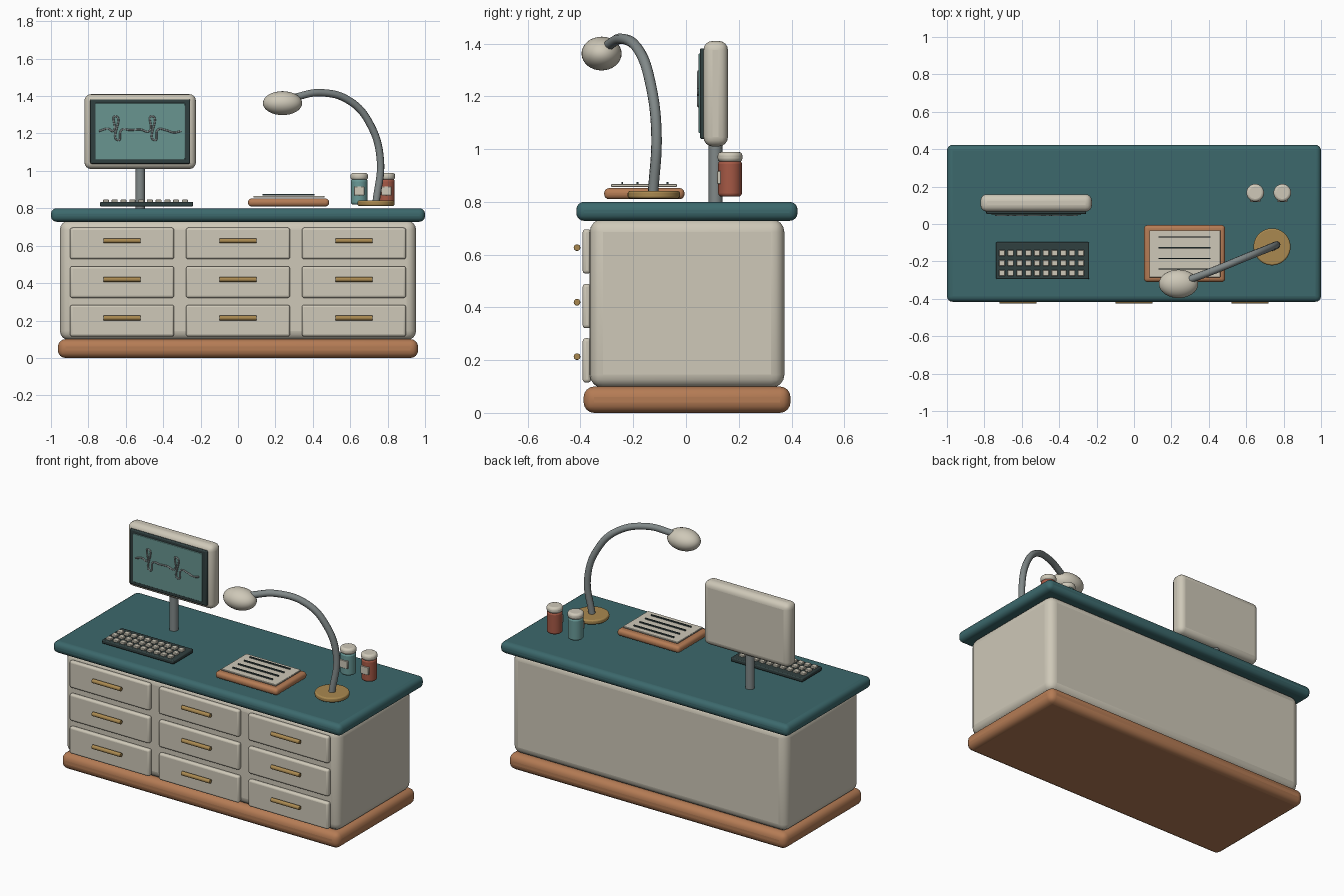
import bpy, math

if "Cube" in bpy.data.objects:
    bpy.data.objects.remove(bpy.data.objects["Cube"])


def mat(name, r, g, b):
    m = bpy.data.materials.new(name)
    m.diffuse_color = (r, g, b, 1)
    m.use_nodes = True
    m.node_tree.nodes["Principled BSDF"].inputs["Base Color"].default_value = m.diffuse_color
    return m


CREAM = mat("cream", 0.62, 0.58, 0.48)
TEAL = mat("teal", 0.045, 0.14, 0.15)
WOOD = mat("wood", 0.46, 0.20, 0.09)
BRASS = mat("brass", 0.40, 0.25, 0.08)
STEEL = mat("steel", 0.22, 0.25, 0.25)
DARK = mat("dark", 0.03, 0.05, 0.05)
GLASS = mat("screen_green", 0.14, 0.30, 0.28)
RED = mat("red", 0.38, 0.10, 0.06)
AQUA = mat("aqua", 0.14, 0.32, 0.31)


def finish(name, material, bevel=0, segments=4):
    ob = bpy.context.object
    ob.name = name
    ob.data.materials.append(material)
    if bevel:
        b = ob.modifiers.new("bevel", "BEVEL")
        b.width, b.segments, b.limit_method = bevel, segments, "ANGLE"
        b.use_clamp_overlap = True
    bpy.ops.object.shade_smooth_by_angle(angle=math.radians(35))
    return ob


def box(name, x, y, z, material, bevel=0, segments=4):
    """Box from (min, max) ranges."""
    bpy.ops.mesh.primitive_cube_add(
        size=1, location=[(a + b) / 2 for a, b in (x, y, z)])
    bpy.context.object.scale = [b - a for a, b in (x, y, z)]
    bpy.ops.object.transform_apply(location=False, rotation=False, scale=True)
    return finish(name, material, bevel, segments)


def cyl(name, loc, radius, depth, material, bevel=0, rot=(0, 0, 0), verts=32):
    bpy.ops.mesh.primitive_cylinder_add(
        radius=radius, depth=depth, location=loc, rotation=rot, vertices=verts)
    return finish(name, material, bevel, 3)


def tube(name, points, radius, material):
    """Round tube along a smooth path."""
    cu = bpy.data.curves.new(name, "CURVE")
    cu.dimensions = "3D"
    cu.bevel_depth, cu.bevel_resolution = radius, 3
    cu.resolution_u = 8
    cu.use_fill_caps = True
    sp = cu.splines.new("BEZIER")
    sp.bezier_points.add(len(points) - 1)
    for bp, p in zip(sp.bezier_points, points):
        bp.co = p
        bp.handle_left_type = bp.handle_right_type = "AUTO"
    ob = bpy.data.objects.new(name, cu)
    ob.data.materials.append(material)
    bpy.context.collection.objects.link(ob)
    return ob


# Cabinet
box("plinth", (-0.963, 0.963), (-0.388, 0.396), (0, 0.1), WOOD, 0.04)
box("cabinet_body", (-0.952, 0.952), (-0.365, 0.373), (0.095, 0.735), CREAM, 0.05)
box("worktop", (-1, 1), (-0.416, 0.423), (0.728, 0.8), TEAL, 0.03)

# Drawers with bar handles
for c, x in enumerate((-0.62, 0, 0.62)):
    for r, z in enumerate((0.199, 0.405, 0.612)):
        box(f"drawer_{c}_{r}", (x - 0.278, x + 0.278), (-0.392, -0.36),
            (z - 0.084, z + 0.084), CREAM, 0.012, 3)
        cyl(f"handle_{c}_{r}", (x, -0.413, z + 0.0145), 0.0127, 0.2, BRASS,
            0.003, (0, math.pi / 2, 0), 16)

# Monitor
MX = -0.523
cyl("monitor_stand", (MX, 0.112, 0.915), 0.026, 0.25, STEEL)
box("monitor_case", (MX - 0.298, MX + 0.298), (0.066, 0.159), (1.01, 1.41), CREAM, 0.035)
box("monitor_bezel", (MX - 0.267, MX + 0.267), (0.053, 0.075), (1.038, 1.382), DARK, 0.006, 2)
box("monitor_screen", (MX - 0.24, MX + 0.24), (0.048, 0.06), (1.06, 1.362), GLASS, 0.003, 2)
wave = [(-0.22, 0), (-0.17, 0.012), (-0.145, 0), (-0.132, 0.08), (-0.118, -0.05),
        (-0.1, 0.005), (-0.05, 0.005), (0.0, 0.008), (0.05, 0), (0.063, 0.08),
        (0.077, -0.05), (0.095, 0.008), (0.14, 0.004), (0.18, -0.008), (0.22, 0)]
tube("screen_trace", [(MX + a, 0.047, 1.213 + b) for a, b in wave], 0.005, STEEL)

# Keyboard
box("keyboard", (-0.738, -0.24), (-0.295, -0.097), (0.81, 0.834), DARK, 0.006, 2)
for i in range(10):
    for j in range(3):
        x, y = -0.706 + 0.0469 * i, -0.262 + 0.0535 * j
        box(f"key_{i}_{j}", (x - 0.016, x + 0.016), (y - 0.016, y + 0.016),
            (0.83, 0.846), CREAM, 0.003, 2)

# Writing board, paper and ruled lines
box("writing_board", (0.054, 0.487), (-0.31, -0.006), (0.81, 0.852), WOOD, 0.018)
box("paper", (0.082, 0.462), (-0.285, -0.034), (0.857, 0.867), CREAM, 0.002, 1)
for i in range(4):
    y = -0.07 - 0.057 * i
    box(f"ruled_line_{i}", (0.132, 0.41), (y - 0.003, y + 0.003), (0.868, 0.876), DARK)

# Desk lamp
cyl("lamp_base", (0.738, -0.122, 0.827), 0.099, 0.028, BRASS, 0.008, verts=48)
tube("lamp_arm", [(0.738, -0.125, 0.83), (0.761, -0.112, 1.06), (0.706, -0.135, 1.25),
                  (0.6, -0.177, 1.372), (0.44, -0.243, 1.418), (0.29, -0.3, 1.39)],
     0.02, STEEL)
bpy.ops.mesh.primitive_uv_sphere_add(segments=32, ring_count=16, radius=1,
                                     location=(0.238, -0.32, 1.362))
bpy.context.object.scale = (0.105, 0.076, 0.064)
finish("lamp_head", CREAM)

# Jars with caps and labels
for n, x, m in (("left", 0.648, AQUA), ("right", 0.793, RED)):
    cyl(f"jar_{n}", (x, 0.167, 0.888), 0.045, 0.136, m, 0.012)
    cyl(f"jar_cap_{n}", (x, 0.167, 0.97), 0.047, 0.038, CREAM, 0.014)
    box(f"jar_label_{n}", (x - 0.027, x + 0.027), (0.118, 0.14), (0.868, 0.917), CREAM, 0.002, 1)
